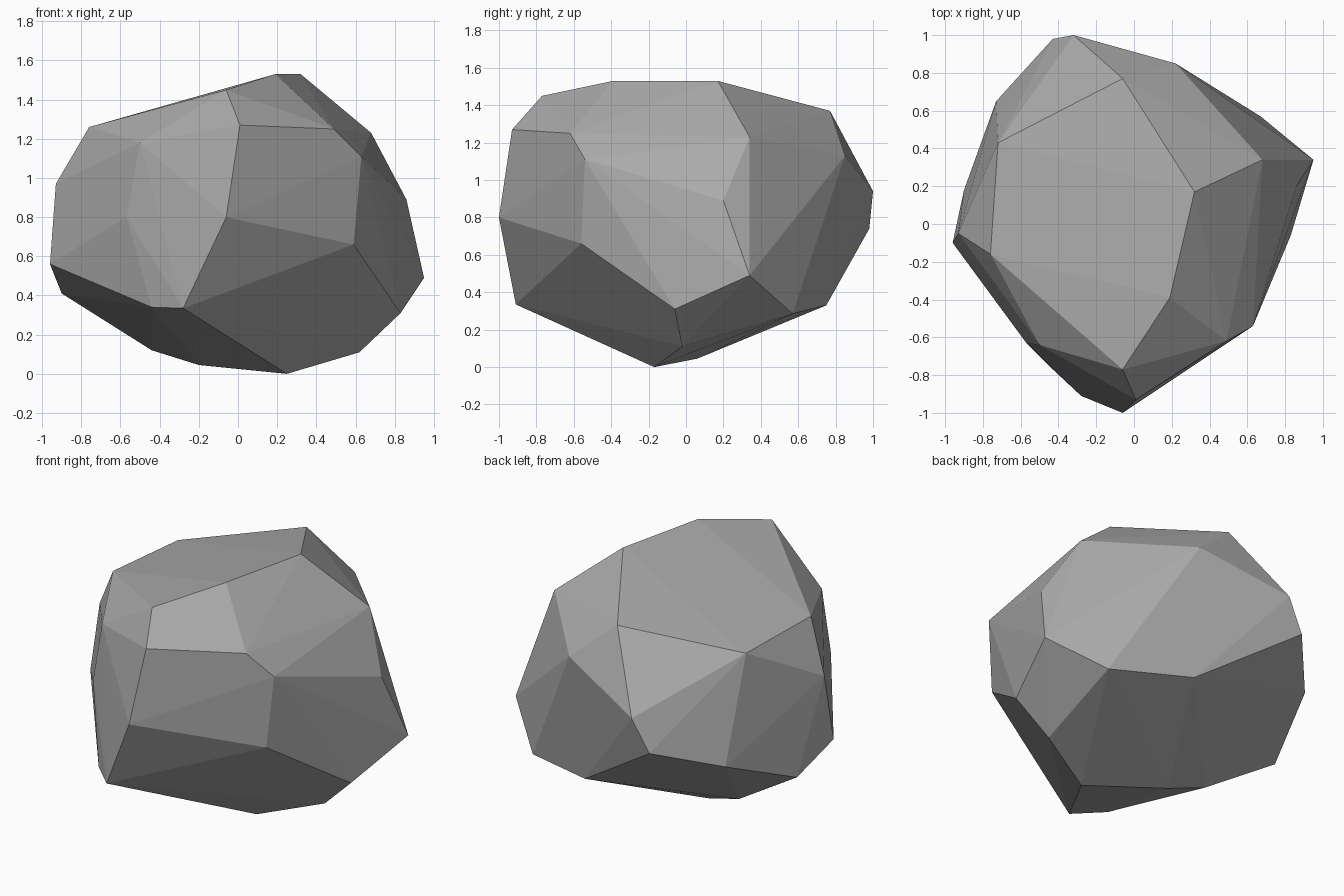
import bpy
import bmesh
from math import radians

# Remove the default object only
default_cube = bpy.data.objects.get("Cube")
if default_cube:
    bpy.data.objects.remove(default_cube, do_unlink=True)


def flat_material(name, colour):
    material = bpy.data.materials.new(name)
    material.use_nodes = True
    material.diffuse_color = colour
    shader = material.node_tree.nodes["Principled BSDF"]
    shader.inputs["Base Color"].default_value = colour
    shader.inputs["Roughness"].default_value = 0.9
    return material


# Corner points of the boulder, grouped by level
sloping_top = [
    (-.76, -.16, 1.26), (-.06, -.77, 1.45), (.19, -.39, 1.53),
    (.32, .17, 1.53), (-.06, .77, 1.37), (-.72, .43, 1.24),
]
shoulder = [
    (.01, -.93, 1.27), (-.5, -.64, 1.18), (.49, -.62, 1.25),
    (.63, -.54, 1.11), (.68, .34, 1.23), (.22, .85, 1.13),
]
waist = [
    (.86, .2, .89), (.59, -.56, .66), (-.06, -1, .8), (-.57, -.63, .8),
    (-.93, -.05, .97), (-.96, -.1, .56), (-.73, .65, .61),
    (-.43, .98, .74), (-.32, 1, .94), (.95, .34, .49),
]
underside = [
    (-.28, -.91, .335), (-.44, -.76, .34), (-.9, .18, .41),
    (-.44, .1, .12), (-.2, .06, .045), (.25, -.17, 0), (.62, -.02, .11),
    (.83, -.06, .31), (.67, .57, .285), (.18, .75, .33), (-.09, .43, .23),
]

# Wrap the corners in a faceted convex shell
shell = bmesh.new()
for level in (sloping_top, shoulder, waist, underside):
    for corner in level:
        shell.verts.new(corner)
bmesh.ops.convex_hull(shell, input=shell.verts[:])

# Drop unused corners and merge nearly flat triangles into broad facets
loose = [v for v in shell.verts if not v.link_faces]
bmesh.ops.delete(shell, geom=loose, context="VERTS")
bmesh.ops.dissolve_limit(shell, angle_limit=radians(2),
                         verts=shell.verts[:], edges=shell.edges[:])
bmesh.ops.recalc_face_normals(shell, faces=shell.faces[:])

# Flat shaded stone object
boulder_mesh = bpy.data.meshes.new("boulder")
shell.to_mesh(boulder_mesh)
shell.free()
boulder_mesh.materials.append(flat_material("stone grey", (.4, .4, .4, 1)))
for face in boulder_mesh.polygons:
    face.use_smooth = False
boulder = bpy.data.objects.new("boulder", boulder_mesh)
bpy.context.collection.objects.link(boulder)
